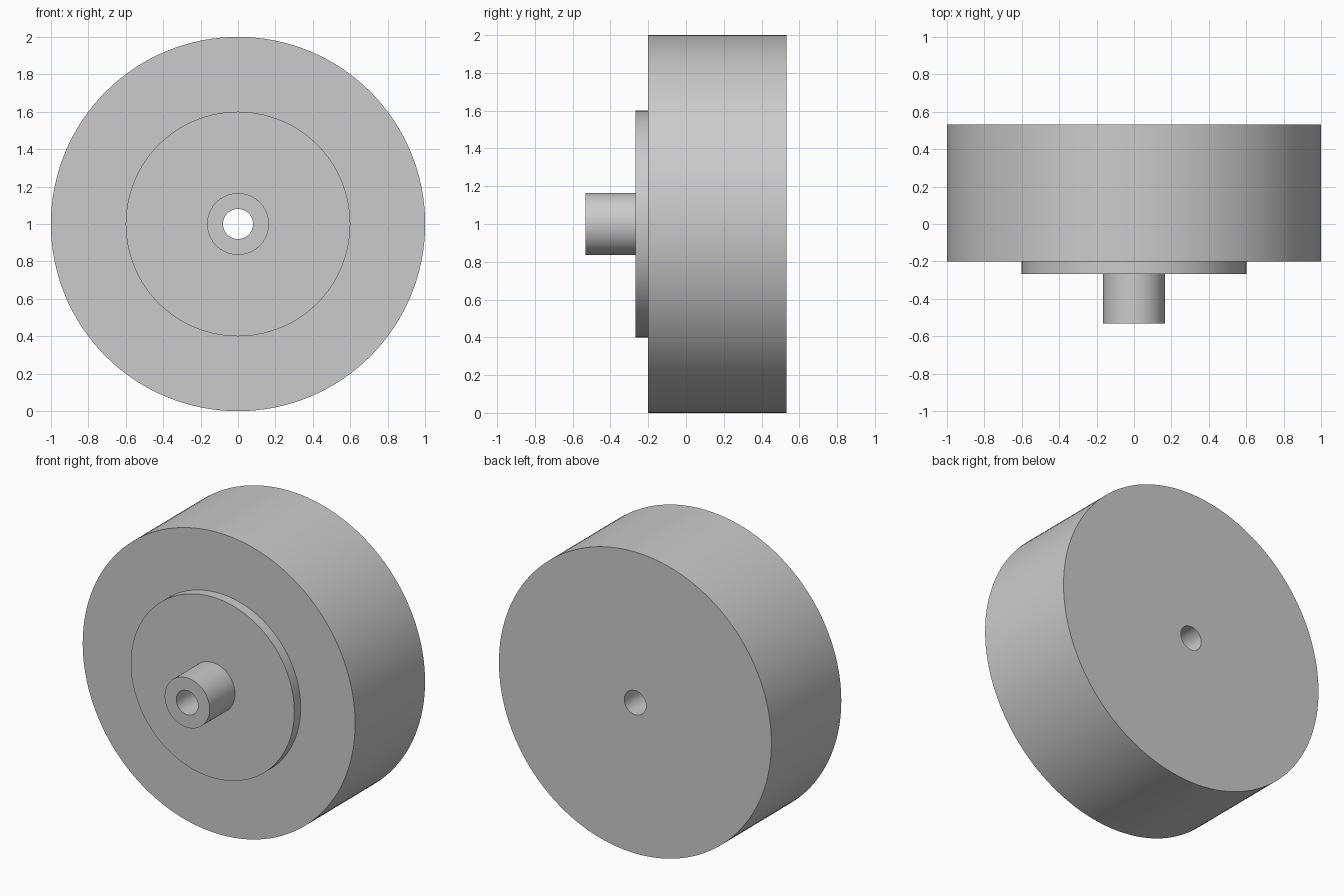
import bpy, bmesh, math
from mathutils import Vector

SEGMENTS = 128
CENTRE = Vector((0, 0, 1))

cube = bpy.data.objects.get("Cube")
if cube:
    bpy.data.objects.remove(cube, do_unlink=True)

# Plain grey material
grey = bpy.data.materials.new("plain_grey")
grey.use_nodes = True
colour = (0.6, 0.6, 0.6, 1)
grey.diffuse_color = colour
grey.node_tree.nodes["Principled BSDF"].inputs["Base Color"].default_value = colour


def lathe(name, profile):
    """Turn a closed (radius, y) profile around the wheel axis."""
    bm = bmesh.new()
    verts = [bm.verts.new(CENTRE + Vector((r, y, 0))) for r, y in profile]
    edges = [bm.edges.new((v, verts[i - 1])) for i, v in enumerate(verts)]
    bmesh.ops.spin(bm, geom=verts + edges, cent=CENTRE, axis=(0, 1, 0),
                   angle=math.tau, steps=SEGMENTS, use_merge=True)
    bmesh.ops.remove_doubles(bm, verts=bm.verts, dist=1e-5)
    bmesh.ops.recalc_face_normals(bm, faces=bm.faces)
    mesh = bpy.data.meshes.new(name)
    bm.to_mesh(mesh)
    bm.free()
    mesh.materials.append(grey)
    obj = bpy.data.objects.new(name, mesh)
    bpy.context.collection.objects.link(obj)
    bpy.ops.object.select_all(action='DESELECT')
    bpy.context.view_layer.objects.active = obj
    obj.select_set(True)
    bpy.ops.object.shade_smooth_by_angle(angle=math.radians(30))
    return obj


# Wheel: rim, raised shoulder and hub tube with one bore right through
bore, hub, shoulder, rim = 0.08, 0.165, 0.6, 1.0
hub_front, shoulder_front, rim_front, back = -0.533, -0.267, -0.2, 0.533
lathe("wheel", [
    (bore, back), (rim, back),
    (rim, rim_front), (shoulder, rim_front),
    (shoulder, shoulder_front), (hub, shoulder_front),
    (hub, hub_front), (bore, hub_front),
])
